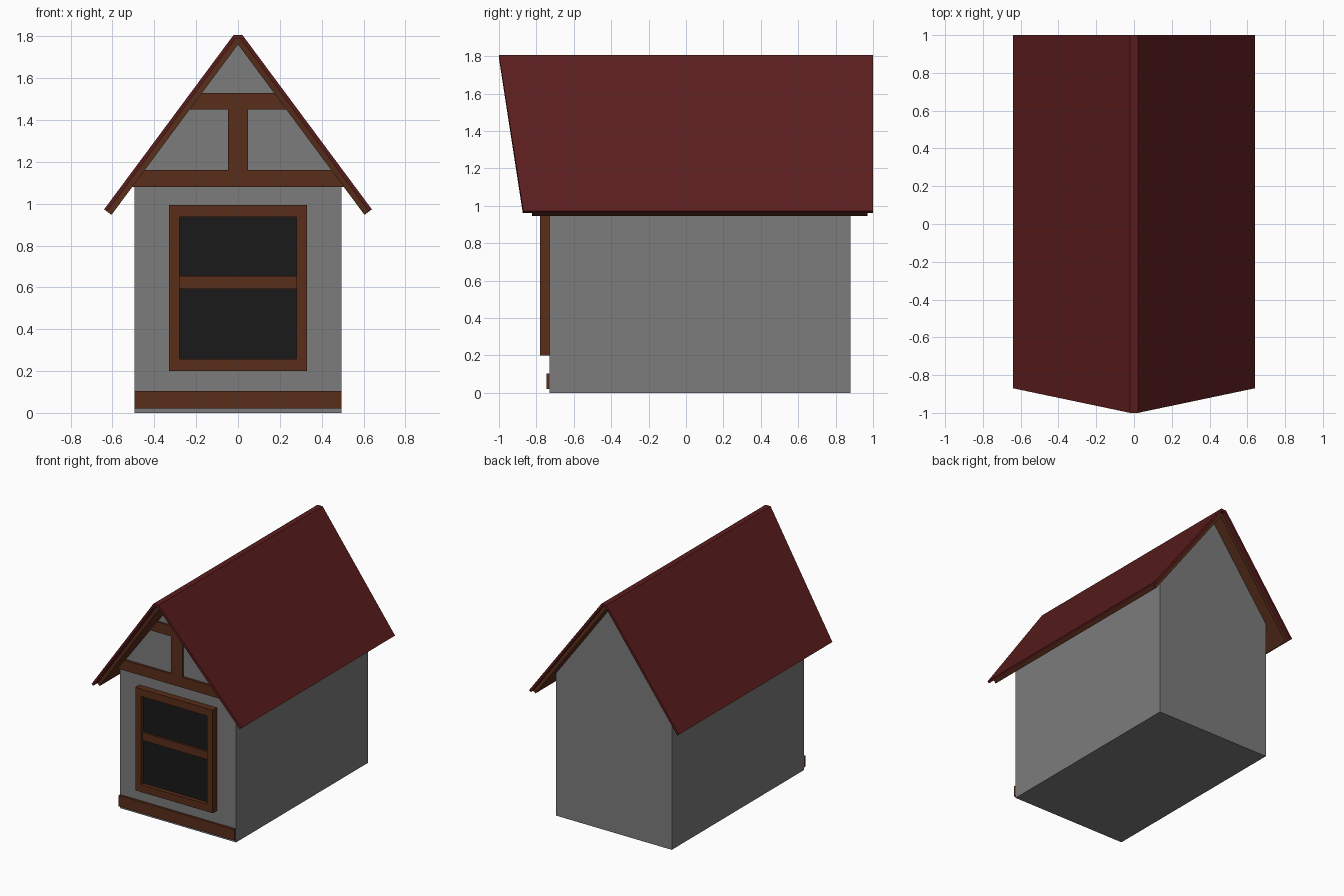
import bpy, bmesh

if "Cube" in bpy.data.objects:
    bpy.data.objects.remove(bpy.data.objects["Cube"])

SLOPE, APEX = 1.347, 1.835          # outer roof line: z = APEX - SLOPE * |x|
NX, NZ = 0.803, 0.596               # roof normal


def material(name, rgb):
    m = bpy.data.materials.new(name)
    m.diffuse_color = (*rgb, 1)
    m.use_nodes = True
    m.node_tree.nodes["Principled BSDF"].inputs["Base Color"].default_value = m.diffuse_color
    return m


WALL = material("grey_wall", (0.20, 0.20, 0.20))
WOOD = material("wood", (0.098, 0.026, 0.010))
TILE = material("red_roof", (0.105, 0.012, 0.012))
GLASS = material("dark_glass", (0.010, 0.010, 0.010))


def finish(name, bm, mat):
    bmesh.ops.recalc_face_normals(bm, faces=bm.faces)
    me = bpy.data.meshes.new(name)
    bm.to_mesh(me)
    bm.free()
    me.materials.append(mat)
    ob = bpy.data.objects.new(name, me)
    bpy.context.collection.objects.link(ob)
    return ob


def prism(name, profile, y0, y1, mat):
    """Extrude an x-z outline from y0 to y1."""
    bm = bmesh.new()
    a = [bm.verts.new((x, y0, z)) for x, z in profile]
    b = [bm.verts.new((x, y1, z)) for x, z in profile]
    bm.faces.new(a)
    bm.faces.new(b)
    n = len(a)
    for i in range(n):
        j = (i + 1) % n
        bm.faces.new((a[i], a[j], b[j], b[i]))
    return finish(name, bm, mat)


def panel(name, x0, x1, z0, z1, y0, y1, mat):
    return prism(name, [(x0, z0), (x1, z0), (x1, z1), (x0, z1)], y0, y1, mat)


def roof_layer(name, d0, d1, ridge0, ridge1, front, back, mat):
    """Chevron slab between depths d0 and d1, front edge raked towards the ridge."""
    def half(d, ridge):
        return [(0.64 - NX * d, 0.973 - NZ * d),
                (ridge, APEX - SLOPE * ridge - d / NZ)]
    pairs = list(zip(half(d0, ridge0), half(d1, ridge1)))
    stations = [[(-x, z) for x, z in p] for p in pairs] + [list(p) for p in pairs[::-1]]
    bm = bmesh.new()
    rings = []
    for (xo, zo), (xi, zi) in stations:
        rake = lambda x: front + 0.21 * max(abs(x) - 0.02, 0)
        rings.append([bm.verts.new(c) for c in (
            (xo, rake(xo), zo), (xo, back, zo), (xi, back, zi), (xi, rake(xi), zi))])
    for r, s in zip(rings, rings[1:]):
        for i in range(4):
            j = (i + 1) % 4
            bm.faces.new((r[i], r[j], s[j], s[i]))
    bm.faces.new(rings[0])
    bm.faces.new(rings[-1])
    return finish(name, bm, mat)


def gable_x(z):
    return (1.767 - z) / SLOPE


# Walls with gables
W, FRONT, BACK = 0.495, -0.73, 0.88
eave = 1.767 - SLOPE * W
prism("walls", [(-W, 0), (W, 0), (W, eave), (0, 1.767), (-W, eave)], FRONT, BACK, WALL)

# Roof: red covering over a wooden underside
roof_layer("roof_covering", 0.0, 0.018, 0.022, 0.012, -1.0, 1.0, TILE)
roof_layer("roof_underside", 0.018, 0.044, 0.012, 0.001, -0.945, 0.97, WOOD)

# Timber on the front
for name, z0, z1 in (("lower_gable_beam", 1.08, 1.16), ("upper_gable_beam", 1.45, 1.53)):
    a, b = gable_x(z0), gable_x(z1)
    prism(name, [(-a, z0), (a, z0), (b, z1), (-b, z1)], -0.747, FRONT, WOOD)
panel("gable_post", -0.048, 0.048, 1.16, 1.45, -0.747, FRONT, WOOD)
panel("base_beam", -W, W, 0.02, 0.105, -0.747, FRONT, WOOD)

# Window
for side, s in (("left", -1), ("right", 1)):
    x0, x1 = sorted((s * 0.28, s * 0.33))
    panel("window_stile_" + side, x0, x1, 0.20, 0.995, -0.78, FRONT, WOOD)
panel("window_sill", -0.28, 0.28, 0.20, 0.257, -0.78, FRONT, WOOD)
panel("window_head", -0.28, 0.28, 0.937, 0.995, -0.78, FRONT, WOOD)
panel("window_crossbar", -0.28, 0.28, 0.593, 0.655, -0.765, FRONT, WOOD)
panel("window_glass", -0.28, 0.28, 0.257, 0.937, -0.75, FRONT, GLASS)
